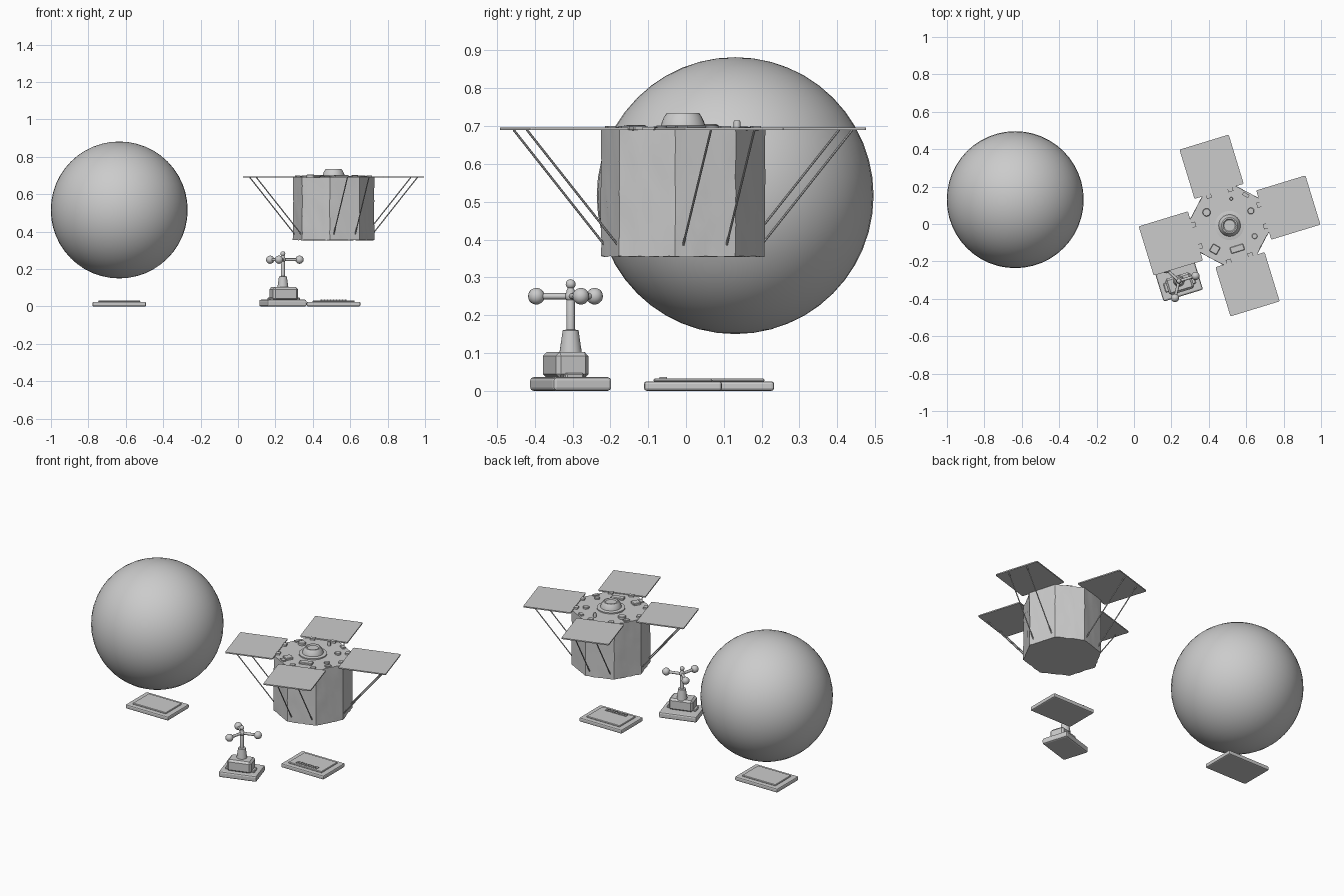
import bpy, bmesh, math, random
from math import sin, cos, pi, radians
from mathutils import Matrix, Vector

random.seed(4)
cube = bpy.data.objects.get("Cube")
if cube:
    bpy.data.objects.remove(cube)

grey = bpy.data.materials.new("plain grey")
grey.use_nodes = True
grey.diffuse_color = (0.6, 0.6, 0.6, 1)
grey.node_tree.nodes["Principled BSDF"].inputs["Base Color"].default_value = (0.6, 0.6, 0.6, 1)

TURN = radians(17)


def finish(name, bm, place=Matrix(), smooth=False):
    bmesh.ops.recalc_face_normals(bm, faces=bm.faces)
    mesh = bpy.data.meshes.new(name)
    bm.to_mesh(mesh)
    bm.free()
    mesh.materials.append(grey)
    ob = bpy.data.objects.new(name, mesh)
    ob.matrix_world = place
    bpy.context.collection.objects.link(ob)
    if smooth:
        bpy.ops.object.select_all(action='DESELECT')
        ob.select_set(True)
        bpy.context.view_layer.objects.active = ob
        bpy.ops.object.shade_smooth_by_angle(angle=radians(35))
    return ob


def at(x, y, z=0, turn=0):
    return Matrix.Translation((x, y, z)) @ Matrix.Rotation(turn, 4, 'Z')


def box(name, size, place, bevel=0, segments=1, vertical=False):
    """Box standing on its placement origin, with optional bevelled edges."""
    bm = bmesh.new()
    bmesh.ops.create_cube(bm, size=1)
    bmesh.ops.scale(bm, vec=size, verts=bm.verts)
    bmesh.ops.translate(bm, vec=(0, 0, size[2] / 2), verts=bm.verts)
    if bevel:
        edges = [e for e in bm.edges if not vertical
                 or abs(e.verts[0].co.z - e.verts[1].co.z) > 1e-4]
        bmesh.ops.bevel(bm, geom=edges, offset=bevel, segments=segments,
                        profile=0.5, affect='EDGES')
    return finish(name, bm, place)


def lathe(name, profile, place, sides=24):
    """Solid of revolution from (radius, height) pairs."""
    bm = bmesh.new()
    rings = [[bm.verts.new((r * cos(2 * pi * i / sides), r * sin(2 * pi * i / sides), z))
              for i in range(sides)] for r, z in profile]
    for a, b in zip(rings, rings[1:]):
        for i in range(sides):
            j = (i + 1) % sides
            bm.faces.new((a[i], a[j], b[j], b[i]))
    bm.faces.new(rings[0][::-1])
    bm.faces.new(rings[-1])
    return finish(name, bm, place, True)


def ball(name, radius, center, u=16, v=10):
    bm = bmesh.new()
    bmesh.ops.create_uvsphere(bm, u_segments=u, v_segments=v, radius=radius)
    return finish(name, bm, Matrix.Translation(center), True)


def rod(name, a, b, radius, sides=8):
    a, b = Vector(a), Vector(b)
    d = b - a
    place = Matrix.Translation(a) @ d.to_track_quat('Z', 'Y').to_matrix().to_4x4()
    return lathe(name, [(radius, 0), (radius, d.length)], place, sides)


# Large sphere above its plinth
ball("large_sphere", 0.366, (-0.635, 0.13, 0.516), 48, 24)

# Two low plinths, each with a raised plate
for side, x, y in (("right", -0.635, 0.13), ("left", 0.511, -0.008)):
    box(side + "_plinth", (0.287, 0.206, 0.025), at(x, y), 0.007, 2)
    box(side + "_plinth_plate", (0.225, 0.155, 0.009), at(x, y, 0.023), 0.003)
for i in range(9):
    box("left_plinth_stud", (0.011, 0.02, 0.004),
        at(0.511 + (i - 4) * 0.016, -0.06, 0.032))

# Octagonal body wrapped in slightly crinkled foil
CRAFT = at(0.511, -0.008, 0, TURN)
bm = bmesh.new()
bmesh.ops.create_cone(bm, cap_ends=True, segments=8, radius1=0.218, radius2=0.218, depth=0.335,
                      matrix=Matrix.Translation((0, 0, 0.5225)) @ Matrix.Rotation(pi / 8, 4, 'Z'))
angles = [math.atan2(v.co.y, v.co.x) % (pi / 4) for v in bm.verts]
if abs(angles[0] - pi / 8) > 0.01:
    bmesh.ops.rotate(bm, verts=bm.verts, matrix=Matrix.Rotation(pi / 8, 3, 'Z'))
sides = [f for f in bm.faces if abs(f.normal.z) < 0.5]
bmesh.ops.subdivide_edges(bm, edges=list({e for f in sides for e in f.edges}),
                          cuts=7, use_grid_fill=True)
for v in bm.verts:
    v.co += Vector([random.uniform(-0.0015, 0.0015) for _ in range(3)])
finish("foil_body", bm, CRAFT, True)

# Four solar panels, each with two struts and two hinges
for k in range(4):
    arm = CRAFT @ Matrix.Rotation(k * pi / 2, 4, 'Z')
    box("solar_panel", (0.275, 0.275, 0.007),
        arm @ Matrix.Translation((0.3285, 0, 0.689)), 0.006, 2, True)
    for t in (-0.06, 0.06):
        rod("panel_strut", arm @ Vector((0.198, t, 0.385)), arm @ Vector((0.45, t, 0.69)), 0.0032)
        box("panel_hinge", (0.022, 0.028, 0.012), arm @ Matrix.Translation((0.182, t, 0.688)))
    # Clips on the faces between the panels
    clip = arm @ Matrix.Rotation(pi / 4, 4, 'Z')
    box("deck_clip", (0.018, 0.035, 0.01), clip @ Matrix.Translation((0.185, 0, 0.688)))

# Central dome on the deck
lathe("dome_base", [(0.078, 0.688), (0.078, 0.698), (0.062, 0.701)], CRAFT)
lathe("dome", [(0.06, 0.695), (0.057, 0.708), (0.05, 0.724), (0.043, 0.734),
               (0.036, 0.735), (0.03, 0.729), (0.012, 0.729)], CRAFT)

# Deck instruments
DECK = 0.687
for name, x, y, r, h in (("deck_canister", 0.388, 0.062, 0.022, 0.018),
                         ("deck_canister", 0.625, 0.07, 0.018, 0.015),
                         ("deck_canister", 0.645, -0.065, 0.015, 0.014),
                         ("deck_post", 0.52, 0.135, 0.009, 0.028)):
    lathe(name, [(r, 0), (r, h * 0.85), (r * 0.85, h)], at(x, y, DECK), 12)
box("deck_square_box", (0.045, 0.045, 0.016), at(0.432, -0.135, DECK, radians(-30)), 0.003)
box("deck_long_box", (0.075, 0.035, 0.015), at(0.552, -0.132, DECK, TURN), 0.003)

# Wind gauge: base, housing and tapered mast foot
GAUGE = at(0.24, -0.305, 0, TURN)
box("gauge_base", (0.22, 0.162, 0.036), GAUGE, 0.009, 2)
box("gauge_housing", (0.14, 0.09, 0.07), GAUGE @ Matrix.Translation((0, -0.014, 0.033)), 0.011)
box("gauge_side_block", (0.17, 0.05, 0.014), GAUGE @ Matrix.Translation((0, -0.014, 0.033)), 0.004)
lathe("gauge_mast_foot", [(0.03, 0.098), (0.021, 0.16), (0.011, 0.162)], GAUGE)
lathe("gauge_mast", [(0.011, 0.155), (0.011, 0.265), (0.006, 0.275)], GAUGE, 16)
ball("gauge_hub", 0.015, GAUGE @ Vector((0, 0, 0.25)))
ball("gauge_finial", 0.013, GAUGE @ Vector((0, 0, 0.282)))

# Three arms with round cups
for k in range(3):
    a = 2 * pi * k / 3
    tip = GAUGE @ Vector((0.093 * cos(a), 0.093 * sin(a), 0.25))
    rod("gauge_arm", GAUGE @ Vector((0, 0, 0.25)), tip, 0.008, 12)
    ball("gauge_cup", 0.022, tip)
